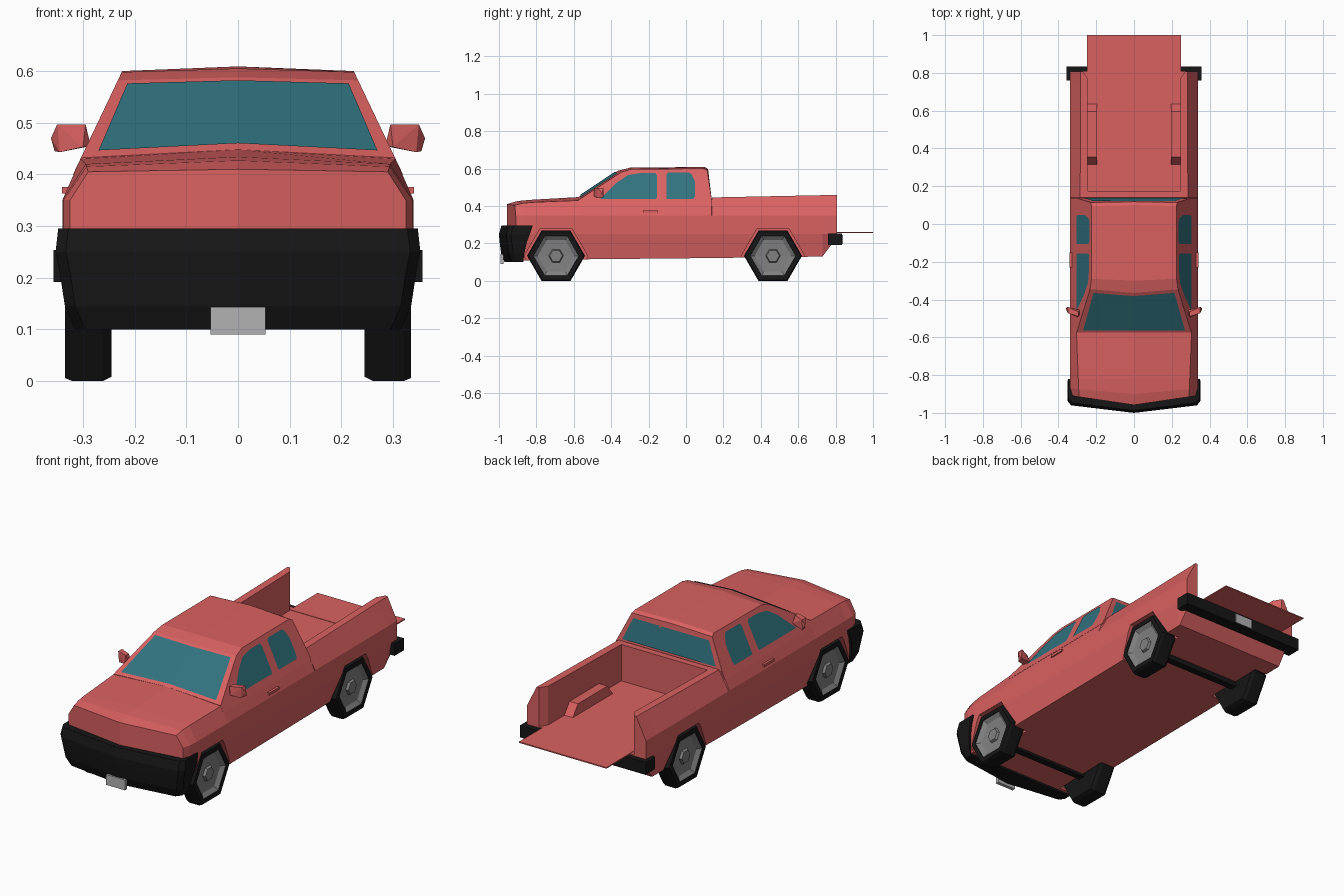
import bpy, bmesh, math
from mathutils import Vector

if "Cube" in bpy.data.objects:
    bpy.data.objects.remove(bpy.data.objects["Cube"])


def material(name, rgb):
    m = bpy.data.materials.new(name)
    m.diffuse_color = (*rgb, 1)
    m.use_nodes = True
    m.node_tree.nodes["Principled BSDF"].inputs["Base Color"].default_value = m.diffuse_color
    return m


RED = material("red_paint", (0.70, 0.12, 0.12))
GLASS = material("teal_glass", (0.03, 0.17, 0.21))
BLACK = material("black_rubber", (0.008, 0.008, 0.008))
RIM = material("rim_grey", (0.22, 0.22, 0.22))
PLATE = material("plate_grey", (0.45, 0.45, 0.45))


def make(name, verts, faces, mat=None, fix=True):
    me = bpy.data.meshes.new(name)
    me.from_pydata([tuple(v) for v in verts], [], faces)
    if fix:
        bm = bmesh.new()
        bm.from_mesh(me)
        bmesh.ops.recalc_face_normals(bm, faces=bm.faces)
        bm.to_mesh(me)
        bm.free()
    ob = bpy.data.objects.new(name, me)
    bpy.context.collection.objects.link(ob)
    if mat:
        me.materials.append(mat)
    return ob


def loft(name, halves, mat):
    """Skin half-rings that start and end on x = 0, mirrored to full rings."""
    n = len(halves[0])
    rings = [h + [(-x, y, z) for x, y, z in h[-2:0:-1]] for h in halves]
    m = len(rings[0])
    verts = [p for r in rings for p in r]
    faces = [(r * m + i, r * m + (i + 1) % m, (r + 1) * m + (i + 1) % m, (r + 1) * m + i)
             for r in range(len(rings) - 1) for i in range(m)]
    for base in (0, (len(rings) - 1) * m):
        faces.append([base + i for i in range(n)])
        faces.append([base + i % m for i in range(n - 1, m + 1)])
    return make(name, verts, faces, mat)


def prism(name, pts, axis, a, b, mat=None):
    """Extrude a 2D outline along x (pts are y,z) or z (pts are x,y)."""
    put = (lambda p, t: (t, *p)) if axis == "x" else (lambda p, t: (*p, t))
    n = len(pts)
    verts = [put(p, t) for t in (a, b) for p in pts]
    faces = [list(range(n)), list(range(n, 2 * n))]
    faces += [(i, (i + 1) % n, n + (i + 1) % n, n + i) for i in range(n)]
    return make(name, verts, faces, mat)


def box(name, x, y, z, mat=None):
    return prism(name, [(x[0], y[0]), (x[1], y[0]), (x[1], y[1]), (x[0], y[1])], "z", *z, mat)


def hexagon(cy, cz, r):
    return [(cy + r * math.cos(i * math.pi / 3), cz + r * math.sin(i * math.pi / 3)) for i in range(6)]


def lathe(name, profile, cy, cz, side, mat):
    """Spin (radius, x) points in six steps around the axle."""
    verts = [(side * x, y, z) for r, x in profile for y, z in hexagon(cy, cz, max(r, 0.0005))]
    faces = [(k * 6 + i, k * 6 + (i + 1) % 6, k * 6 + 6 + (i + 1) % 6, k * 6 + 6 + i)
             for k in range(len(profile) - 1) for i in range(6)]
    last = (len(profile) - 1) * 6
    faces += [range(6), range(last, last + 6)]
    return make(name, verts, [list(f) for f in faces], mat)


def cut(ob, cutter):
    cutter.hide_render = True
    mod = ob.modifiers.new("cut", "BOOLEAN")
    mod.object, mod.operation, mod.solver = cutter, "DIFFERENCE", "EXACT"
    bpy.context.view_layer.objects.active = ob
    bpy.ops.object.modifier_apply(modifier=mod.name)
    bpy.data.objects.remove(cutter)


# Lower body: y, sweep, bottom z, half width, top half width, top z, crown
stations = [(-0.958, 0.05, 0.11, 0.325, 0.29, 0.405, 0.005),
            (-0.90, 0.03, 0.11, 0.338, 0.293, 0.415, 0.012),
            (-0.82, 0, 0.11, 0.34, 0.295, 0.42, 0.014),
            (-0.57, 0, 0.115, 0.34, 0.305, 0.43, 0.018),
            (0.135, 0, 0.122, 0.34, 0.305, 0.43, 0.005),
            (0.14, 0, 0.122, 0.34, 0.285, 0.446, 0),
            (0.73, 0, 0.13, 0.34, 0.283, 0.458, 0),
            (0.808, 0, 0.235, 0.338, 0.283, 0.46, 0)]
rings = []
for y, s, zb, w, xt, zt, c in stations:
    half = [(0, zb), (w - 0.022, zb), (w, 0.25), (w, 0.35), (xt, zt), (0, zt + c)]
    rings.append([(x, y + s * x / 0.34, z) for x, z in half])
body = loft("body", rings, RED)

# Open bed and wheel wells
bed = [(0.245, 0.175), (0.245, 0.77), (0.278, 0.82), (-0.278, 0.82), (-0.245, 0.77), (-0.245, 0.175)]
cut(body, prism("bed_cutter", bed, "z", 0.26, 0.7))
WHEELS = (-0.695, 0.465)
for wy in WHEELS:
    for s in (1, -1):
        cut(body, prism("well_cutter", hexagon(wy, 0.132, 0.17), "x", s * 0.24 if wy < 0 else s * 0.246, s * 0.4))


# Cab
def side_x(z):
    return 0.305 - 0.476 * (z - 0.43)


cab = []
for yb, yt, zt, yc, zc in [(-0.575, -0.575, 0.432, -0.575, 0.448),
                           (-0.35, -0.345, 0.582, -0.365, 0.588),
                           (-0.28, -0.29, 0.598, -0.30, 0.605),
                           (0.10, 0.095, 0.60, 0.10, 0.609),
                           (0.138, 0.114, 0.59, 0.118, 0.598)]:
    cab.append([(0, yb, 0.40), (side_x(0.40), yb, 0.40), (side_x(0.43), yb, 0.43),
                (side_x(zt), yt, zt), (0, yc, zc)])
loft("cab", cab, RED)


# Windscreen, following the folded front of the cab
def screen(s, t):
    low = Vector((0.304 * s, -0.575, 0.448 - 0.016 * abs(s)))
    top = Vector((0.233 * s, -0.365 + 0.02 * abs(s), 0.588 - 0.006 * abs(s)))
    return low.lerp(top, t) + Vector((0, -0.002, 0.004))


make("windscreen", [screen(s, t) for t in (0.06, 0.93) for s in (-0.9, 0, 0.9)],
     [(0, 1, 4, 3), (1, 2, 5, 4)], GLASS, False)

# Rear window
back = [(0.265, 0.455), (0.215, 0.57), (-0.215, 0.57), (-0.265, 0.455)]
make("rear_window", [(x, 0.142 - 0.15 * (z - 0.43), z) for x, z in back], [(0, 1, 2, 3)][:], GLASS, False)

# Side windows, mirrors, handles, bed wheel boxes
front_win = [(-0.46, 0.437), (-0.16, 0.437), (-0.155, 0.45), (-0.155, 0.565), (-0.165, 0.577),
             (-0.24, 0.577), (-0.31, 0.566), (-0.37, 0.525)]
rear_win = [(-0.105, 0.437), (0.04, 0.437), (0.048, 0.455), (0.048, 0.53), (0.03, 0.57),
            (0.015, 0.58), (-0.095, 0.58), (-0.105, 0.57)]
mirror = [(0.285, -0.475, 0.455), (0.285, -0.455, 0.455), (0.295, -0.49, 0.497), (0.295, -0.465, 0.497),
          (0.35, -0.472, 0.497), (0.35, -0.44, 0.497), (0.362, -0.45, 0.47), (0.355, -0.44, 0.445),
          (0.30, -0.492, 0.453), (0.345, -0.472, 0.443)]
for s, tag in ((1, "right"), (-1, "left")):
    for label, pts in (("front", front_win), ("rear", rear_win)):
        order = list(range(len(pts)))[::s]
        make(f"{label}_side_window_{tag}", [(s * (side_x(z) + 0.003), y, z) for y, z in pts],
             [order], GLASS, False)
    me = bpy.data.meshes.new("mirror")
    bm = bmesh.new()
    for x, y, z in mirror:
        bm.verts.new((s * x, y, z))
    bmesh.ops.convex_hull(bm, input=bm.verts)
    bmesh.ops.recalc_face_normals(bm, faces=bm.faces)
    bm.to_mesh(me)
    bm.free()
    me.materials.append(RED)
    bpy.context.collection.objects.link(bpy.data.objects.new(f"mirror_{tag}", me))
    box(f"door_handle_{tag}", sorted((s * 0.325, s * 0.341)), (-0.23, -0.15), (0.363, 0.376), RED)
    prism(f"bed_wheel_box_{tag}", [(0.31, 0.255), (0.355, 0.315), (0.595, 0.315), (0.64, 0.255)],
          "x", s * 0.197, s * 0.25, RED)

# Front bumper: z, half width, front y, back y
bumper = []
for z, w, yf, yb in [(0.10, 0.315, -0.97, -0.87), (0.145, 0.335, -0.988, -0.865),
                     (0.21, 0.345, -0.997, -0.85), (0.25, 0.353, -1.0, -0.835), (0.295, 0.348, -0.987, -0.82)]:
    bumper.append([(0, yf, z), (w - 0.02, yf + 0.04, z), (w, yf + 0.065, z), (w, yb, z), (0, yb, z)])
loft("front_bumper", bumper, BLACK)
box("front_plate", (-0.053, 0.053), (-0.993, -0.975), (0.09, 0.143), PLATE)

# Tailgate, rear bumper, rear plate
box("tailgate", (-0.248, 0.248), (0.775, 1.0), (0.256, 0.262), RED)
box("rear_bumper", (-0.357, 0.357), (0.76, 0.835), (0.192, 0.254), BLACK)
box("rear_plate", (-0.05, 0.05), (0.83, 0.839), (0.198, 0.246), PLATE)

# Wheels and axles
tyre = [(0, 0.25), (0.12, 0.245), (0.145, 0.245), (0.155, 0.262), (0.155, 0.32),
        (0.148, 0.335), (0.122, 0.335), (0.115, 0.31), (0, 0.31)]
rim = [(0, 0.30), (0.124, 0.30), (0.124, 0.334), (0.098, 0.317), (0.04, 0.314), (0.034, 0.326), (0, 0.326)]
for wy, end in zip(WHEELS, ("front", "rear")):
    for s, tag in ((1, "right"), (-1, "left")):
        lathe(f"{end}_tyre_{tag}", tyre, wy, 0.134, s, BLACK)
        lathe(f"{end}_rim_{tag}", rim, wy, 0.134, s, RIM)
    box(f"{end}_axle", (-0.26, 0.26), (wy - 0.018, wy + 0.018), (0.10, 0.14), BLACK)
